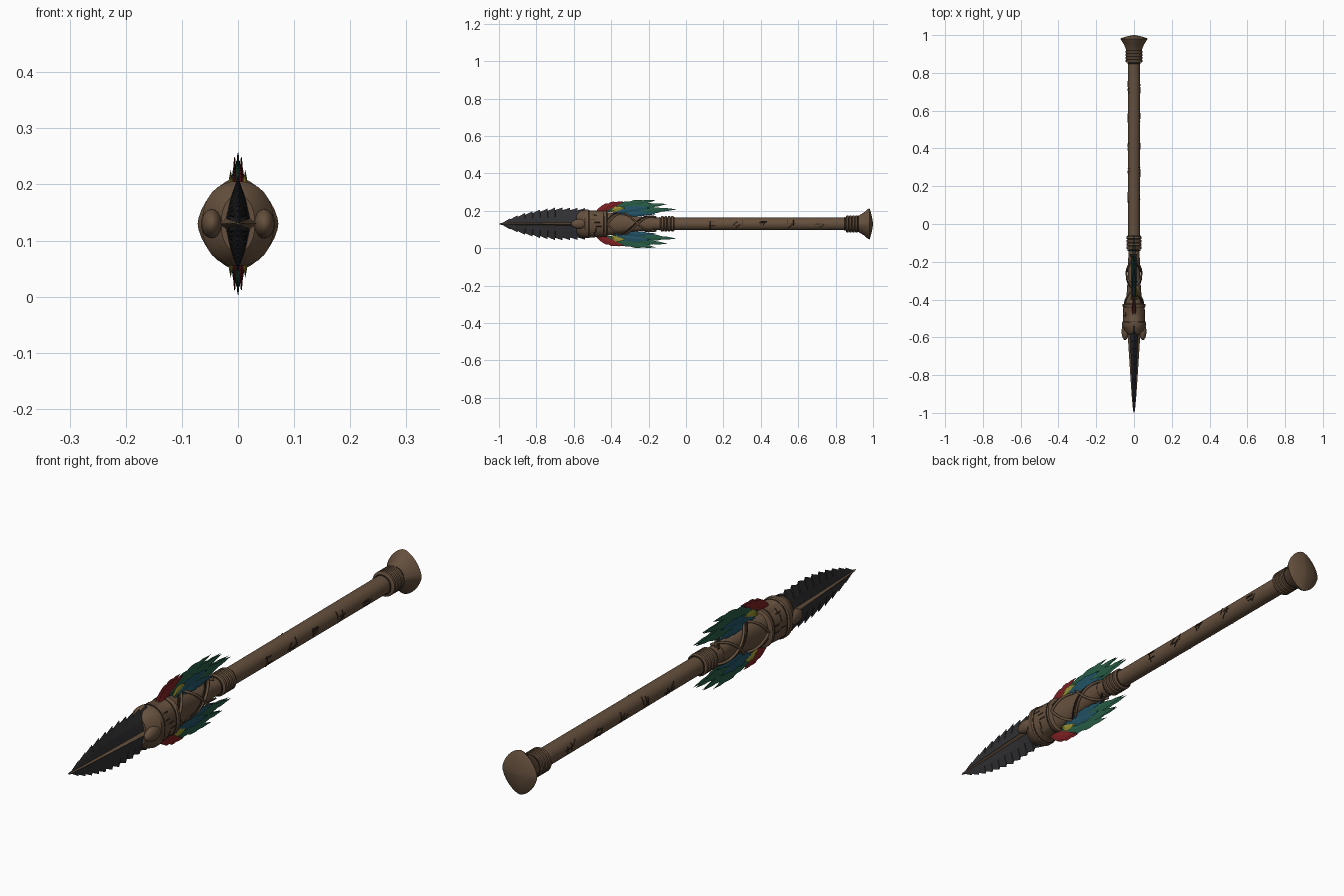
import bpy, bmesh, math, random
from mathutils import Vector

random.seed(4)
AXIS = 0.13          # height of the spear's long axis

if "Cube" in bpy.data.objects:
    bpy.data.objects.remove(bpy.data.objects["Cube"], do_unlink=True)


def material(name, r, g, b):
    m = bpy.data.materials.new(name)
    m.diffuse_color = (r, g, b, 1)
    m.use_nodes = True
    bsdf = m.node_tree.nodes["Principled BSDF"]
    bsdf.inputs["Base Color"].default_value = (r, g, b, 1)
    bsdf.inputs["Roughness"].default_value = 0.8
    return m


WOOD = material("brown wood", 0.13, 0.08, 0.047)
CARVED = material("dark carving", 0.04, 0.024, 0.015)
STONE = material("black stone", 0.03, 0.03, 0.033)
RED = material("red feather", 0.2, 0.014, 0.016)
GREEN = material("green feather", 0.02, 0.105, 0.058)
BLUE = material("blue feather", 0.016, 0.085, 0.13)
YELLOW = material("yellow feather", 0.3, 0.27, 0.03)


def finish(name, bm, mat, angle=None):
    bmesh.ops.recalc_face_normals(bm, faces=bm.faces)
    mesh = bpy.data.meshes.new(name)
    bm.to_mesh(mesh)
    bm.free()
    mesh.materials.append(mat)
    ob = bpy.data.objects.new(name, mesh)
    bpy.context.collection.objects.link(ob)
    if angle:
        bpy.ops.object.select_all(action="DESELECT")
        ob.select_set(True)
        bpy.context.view_layer.objects.active = ob
        bpy.ops.object.shade_smooth_by_angle(angle=math.radians(angle))
    return ob


def around(y, rx, rz, a, power=2.0):
    """Point at angle a on a rounded section across the axis."""
    c, s = math.cos(a), math.sin(a)
    e = 2 / power
    return Vector((math.copysign(abs(c) ** e, c) * rx, y,
                   AXIS + math.copysign(abs(s) ** e, s) * rz))


def loft(name, rows, mat=WOOD, sides=32, power=2.0, angle=35):
    """Skin sections (y, half width, half height) along the axis."""
    bm = bmesh.new()
    rings = [[bm.verts.new(around(y, rx, rz, math.tau * i / sides, power))
              for i in range(sides)] for y, rx, rz in rows]
    for r, q in zip(rings, rings[1:]):
        for i in range(sides):
            j = (i + 1) % sides
            bm.faces.new((r[i], r[j], q[j], q[i]))
    bm.faces.new(rings[0])
    bm.faces.new(rings[-1])
    return finish(name, bm, mat, angle)


def tubes(name, paths, radius, mat=CARVED):
    """Thin cords or cut lines along lists of points."""
    cu = bpy.data.curves.new(name, "CURVE")
    cu.dimensions = "3D"
    cu.bevel_depth = radius
    cu.bevel_resolution = 1
    cu.use_fill_caps = True
    cu.materials.append(mat)
    for pts in paths:
        sp = cu.splines.new("POLY")
        sp.points.add(len(pts) - 1)
        for p, co in zip(sp.points, pts):
            p.co = (*co, 1)
    ob = bpy.data.objects.new(name, cu)
    bpy.context.collection.objects.link(ob)


# Shaft and ringed collars
loft("shaft", [(-0.3, 0.03, 0.033), (0.95, 0.033, 0.034)])


def collar(name, start, count, step, r):
    rows = []
    for i in range(count):
        y = start + i * step
        rows += [(y, r - 0.006, r - 0.006), (y + step * 0.2, r, r),
                 (y + step * 0.75, r, r), (y + step * 0.95, r - 0.006, r - 0.006)]
    loft(name, rows)


collar("middle_collar", -0.135, 4, 0.018, 0.041)
collar("end_collar", 0.855, 4, 0.016, 0.046)

# Flared diamond pommel with a shallow pointed cap
loft("pommel", [(0.91, 0.038, 0.038), (0.925, 0.043, 0.045), (0.95, 0.053, 0.06),
                (0.972, 0.067, 0.079), (0.98, 0.072, 0.083), (0.984, 0.068, 0.077),
                (0.994, 0.035, 0.04), (1.0, 0.004, 0.004)], power=1.6)

# Socket holding the blade
loft("socket", [(-0.585, 0.03, 0.05), (-0.565, 0.052, 0.07), (-0.545, 0.06, 0.074),
                (-0.54, 0.064, 0.076), (-0.522, 0.064, 0.076), (-0.518, 0.059, 0.073),
                (-0.44, 0.056, 0.069), (-0.435, 0.061, 0.071), (-0.425, 0.061, 0.071),
                (-0.42, 0.045, 0.062), (-0.35, 0.037, 0.053), (-0.27, 0.033, 0.041),
                (-0.18, 0.031, 0.034)], power=2.2)

# Clasp prongs gripping the blade from each side
for side, label in ((1, "left"), (-1, "right")):
    bm = bmesh.new()
    bmesh.ops.create_uvsphere(bm, u_segments=16, v_segments=10, radius=1)
    for v in bm.verts:
        x, y, z = v.co
        v.co = (side * 0.047 + x * 0.019, -0.57 + y * 0.045, AXIS + z * 0.026)
    finish(label + "_prong", bm, WOOD, 60)

# Barbed stone blade: two thin wings rising to a thick middle
ENVELOPE = [(-1.0, 0.0), (-0.94, 0.032), (-0.88, 0.054), (-0.8, 0.074),
            (-0.7, 0.088), (-0.54, 0.084)]


def reach(y):
    for (a, h), (b, k) in zip(ENVELOPE, ENVELOPE[1:]):
        if y <= b:
            return h + (k - h) * (y - a) / (b - a)
    return ENVELOPE[-1][1]


TEETH = 11
outline = [(-0.998, 0.002)]
for i in range(TEETH):
    y0 = -0.985 + 0.44 * i / TEETH
    y1 = y0 + 0.44 / TEETH
    outline += [(y0 + 0.006, reach(y0) * 0.85), (y1 + 0.004, reach(y1))]
bm = bmesh.new()
for z in (1, -1):
    for x in (1, -1):
        strip = []
        for y, h in outline:
            t = 0.003 + 0.022 * (y + 1) / 0.45
            strip.append([bm.verts.new((x * w, y, AXIS + z * f * h))
                          for w, f in ((t, 0), (t * 0.6, 0.5), (0, 1))])
        for p, q in zip(strip, strip[1:]):
            for k in range(2):
                bm.faces.new((p[k], p[k + 1], q[k + 1], q[k]))
bmesh.ops.remove_doubles(bm, verts=bm.verts, dist=0.0001)
finish("blade", bm, STONE)
loft("blade_midrib", [(-0.99, 0.005, 0.004), (-0.9, 0.013, 0.007),
                      (-0.75, 0.023, 0.01), (-0.56, 0.035, 0.015)],
     sides=8, power=1.5, angle=20)


# Feathers: thin curved leaves with notched rims, fanned above and below
def feather(name, root, tip, width, mat, x, up):
    bm = bmesh.new()
    a, b = Vector(root), Vector(tip)
    along = (b - a).normalized()
    across = Vector((-along.y, along.x))
    rows, n = [], 12
    for i in range(n + 1):
        t = i / n
        w = width * math.sin(math.pi * (0.08 + 0.92 * t) ** 0.85)
        if i in (6, 9):
            w *= 0.75
        mid = a.lerp(b, t) + across * 0.008 * math.sin(math.pi * t)
        pts = []
        for s, dx in ((1, 0), (0, 0.0045), (-1, 0), (0, -0.0045)):
            p = mid + across * (w * s)
            thick = dx * (1 - t * 0.8)
            pts.append(bm.verts.new((x + thick, p.x, AXIS + up * p.y)))
        rows.append(pts)
    for p, q in zip(rows, rows[1:]):
        for k in range(4):
            j = (k + 1) % 4
            bm.faces.new((p[k], p[j], q[j], q[k]))
    bm.faces.new(rows[0])
    bm.faces.new(rows[-1])
    finish(name, bm, mat)


FEATHERS = [  # label, root, tip, half width, colour, sideways offset
    ("top_green", (-0.43, 0.07), (-0.16, 0.126), 0.02, GREEN, 0.0),
    ("middle_green", (-0.38, 0.06), (-0.1, 0.106), 0.02, GREEN, 0.003),
    ("long_green", (-0.36, 0.045), (-0.05, 0.078), 0.02, GREEN, 0.005),
    ("blue", (-0.39, 0.055), (-0.19, 0.085), 0.02, BLUE, 0.009),
    ("low_blue", (-0.35, 0.04), (-0.16, 0.052), 0.016, BLUE, 0.011),
    ("red", (-0.48, 0.06), (-0.33, 0.118), 0.02, RED, 0.006),
    ("yellow", (-0.4, 0.066), (-0.325, 0.084), 0.014, YELLOW, 0.013)]
for up, place in ((1, "upper"), (-1, "lower")):
    for label, root, tip, width, mat, off in FEATHERS:
        for side in ((1, -1) if off else (1,)):
            tag = "left" if side > 0 else "right"
            feather(f"{place}_{label}_feather_{tag}", root, tip, width, mat,
                    side * off, up)


# Cords crossing over the tapered neck
def neck(t, a):
    return around(-0.42 + 0.26 * t, 0.048 - 0.013 * t, 0.066 - 0.028 * t, a)


cords = []
for turn in (1, -1):
    for start in (0, math.pi):
        cords.append([neck(i / 40, start + turn * i / 40 * math.tau * 0.8)
                      for i in range(41)])
tubes("neck_cords", cords, 0.005, WOOD)
tubes("cord_shadow_lines", [[neck(i / 40, math.pi * k + 0.35 + i / 40 * math.tau * 0.8)
                             for i in range(41)] for k in (0, 1)], 0.003)

# Carved abstract marks on the shaft and socket
marks = []
for y in (0.14, 0.28, 0.42, 0.56, 0.72):
    for face in (0, math.pi):
        for k in range(4):
            cy = y + random.uniform(-0.022, 0.022)
            ca = face + random.uniform(-0.4, 0.4)
            dy, da = random.choice(((0.016, 0), (0, 0.45), (0.012, 0.3)))
            marks.append([around(cy + dy * s, 0.0325, 0.0335, ca + da * s)
                          for s in (-1, -0.5, 0, 0.5, 1)])
for face in (0, math.pi):
    for k in range(7):
        cy = random.uniform(-0.505, -0.455)
        ca = face + random.uniform(-0.9, 0.9)
        dy, da = random.choice(((0.014, 0), (0, 0.2)))
        marks.append([around(cy + dy * s, 0.0575, 0.071, ca + da * s, 2.2)
                      for s in (-1, 0, 1)])
tubes("carved_marks", marks, 0.002)

# Dark grooves between the turned parts
grooves = []
for y, rx, rz in ((-0.515, 0.059, 0.073), (-0.443, 0.056, 0.069), (-0.14, 0.033, 0.034),
                  (-0.06, 0.033, 0.034), (0.85, 0.034, 0.035), (0.92, 0.041, 0.042)):
    grooves.append([around(y, rx, rz, math.tau * i / 32, 2.2) for i in range(33)])
tubes("grooves", grooves, 0.002)
